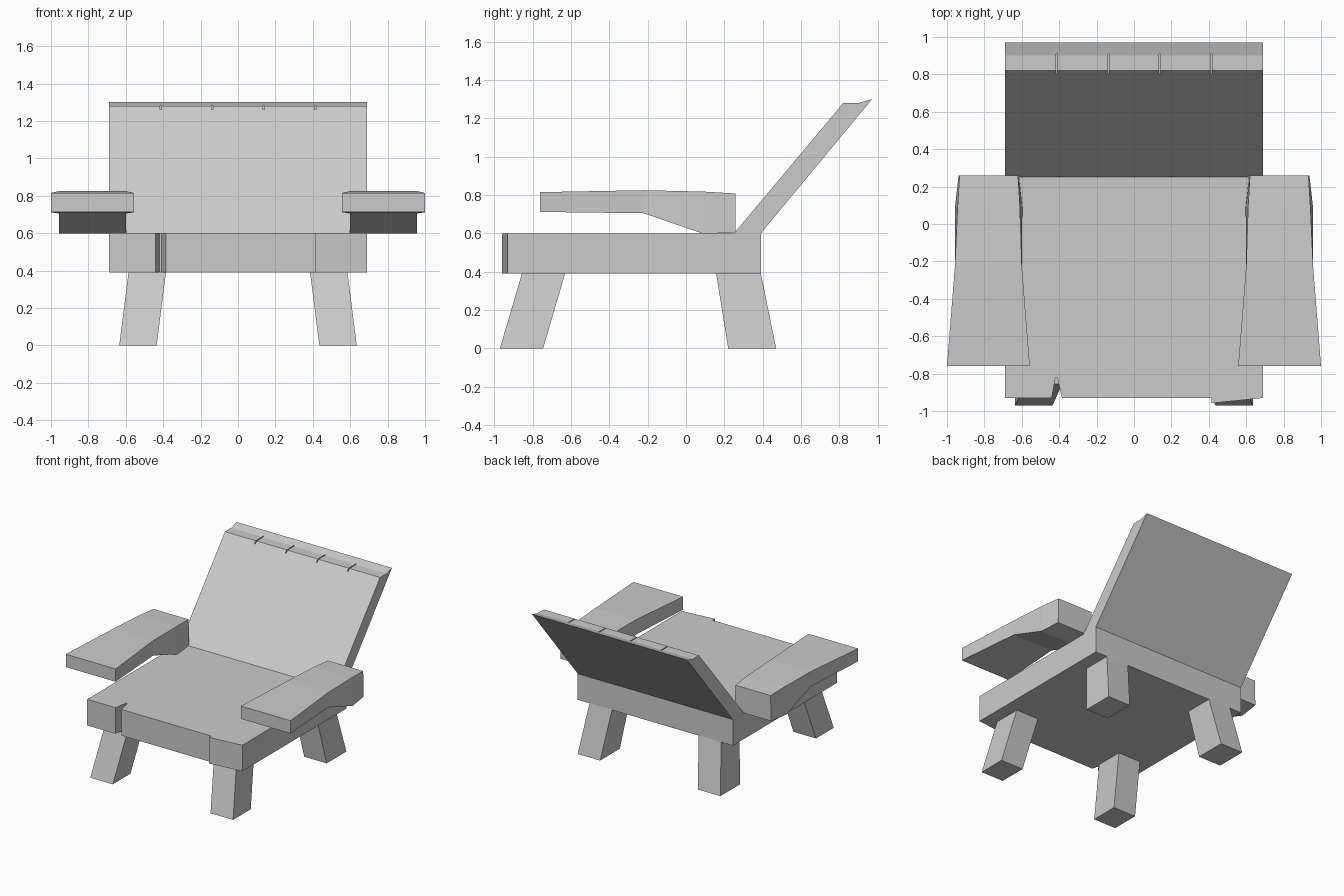
import bpy, bmesh

if "Cube" in bpy.data.objects:
    bpy.data.objects.remove(bpy.data.objects["Cube"])


def make(name, verts, faces):
    mesh = bpy.data.meshes.new(name)
    mesh.from_pydata(verts, [], faces)
    bm = bmesh.new()
    bm.from_mesh(mesh)
    bmesh.ops.recalc_face_normals(bm, faces=bm.faces)
    bm.to_mesh(mesh)
    bm.free()
    ob = bpy.data.objects.new(name, mesh)
    bpy.context.collection.objects.link(ob)
    return ob


def loft(name, rings):
    """Join equal-sized rings of points into a closed solid."""
    n, m = len(rings[0]), len(rings)
    faces = [tuple(range(n)), tuple(range((m - 1) * n, m * n))]
    for r in range(m - 1):
        for i in range(n):
            j = (i + 1) % n
            faces.append((r * n + i, r * n + j, (r + 1) * n + j, (r + 1) * n + i))
    return make(name, [p for ring in rings for p in ring], faces)


def rect(x0, x1, y0, y1, z):
    return [(x0, y0, z), (x1, y0, z), (x1, y1, z), (x0, y1, z)]


# Seat slab with a split near the left and a skewed plank end at the right
outline = [(-0.69, -0.93), (-0.44, -0.93), (-0.42, -0.82), (-0.41, -0.82),
           (-0.385, -0.93), (0.415, -0.93), (0.415, -0.958), (0.69, -0.93),
           (0.69, 0.39), (-0.69, 0.39)]
loft("seat", [[(x, y, z) for x, y in outline] for z in (0.39, 0.60)])

# Slanted backrest
profile = [(0.25, 0.60), (0.39, 0.60), (0.97, 1.30), (0.90, 1.28), (0.82, 1.28)]
back = loft("backrest", [[(x, y, z) for y, z in profile] for x in (-0.69, 0.69)])

# Narrow plank grooves in the top edge of the backrest
for k, x in enumerate((-0.413, -0.138, 0.138, 0.413)):
    cutter = loft(f"groove_cutter_{k}", [rect(x - 0.004, x + 0.004, 0.75, 0.91, z)
                                         for z in (1.26, 1.35)])
    cutter.hide_render = True
    cutter.hide_set(True)
    mod = back.modifiers.new(f"groove_{k}", 'BOOLEAN')
    mod.operation = 'DIFFERENCE'
    mod.solver = 'EXACT'
    mod.object = cutter

# Armrests: y, top z, bottom z, inner/outer x at top, inner/outer x at bottom
stations = [(-0.76, 0.815, 0.712, 0.557, 1.0, 0.557, 1.0),
            (-0.22, 0.825, 0.705, 0.60, 0.957, 0.60, 0.957),
            (0.09, 0.818, 0.598, 0.61, 0.943, 0.597, 0.957),
            (0.258, 0.808, 0.604, 0.62, 0.933, 0.615, 0.938)]
for side, s in (("left", -1), ("right", 1)):
    loft(f"{side}_armrest", [[(s * a, y, zt), (s * b, y, zt), (s * d, y, zb), (s * c, y, zb)]
                             for y, zt, zb, a, b, c, d in stations])
    # Splayed legs
    for end, low, high in (("front", (-0.97, -0.745), (-0.855, -0.63)),
                           ("back", (0.22, 0.47), (0.157, 0.39))):
        loft(f"{side}_{end}_leg", [rect(s * 0.435, s * 0.635, *low, 0),
                                   rect(s * 0.385, s * 0.585, *high, 0.392)])
